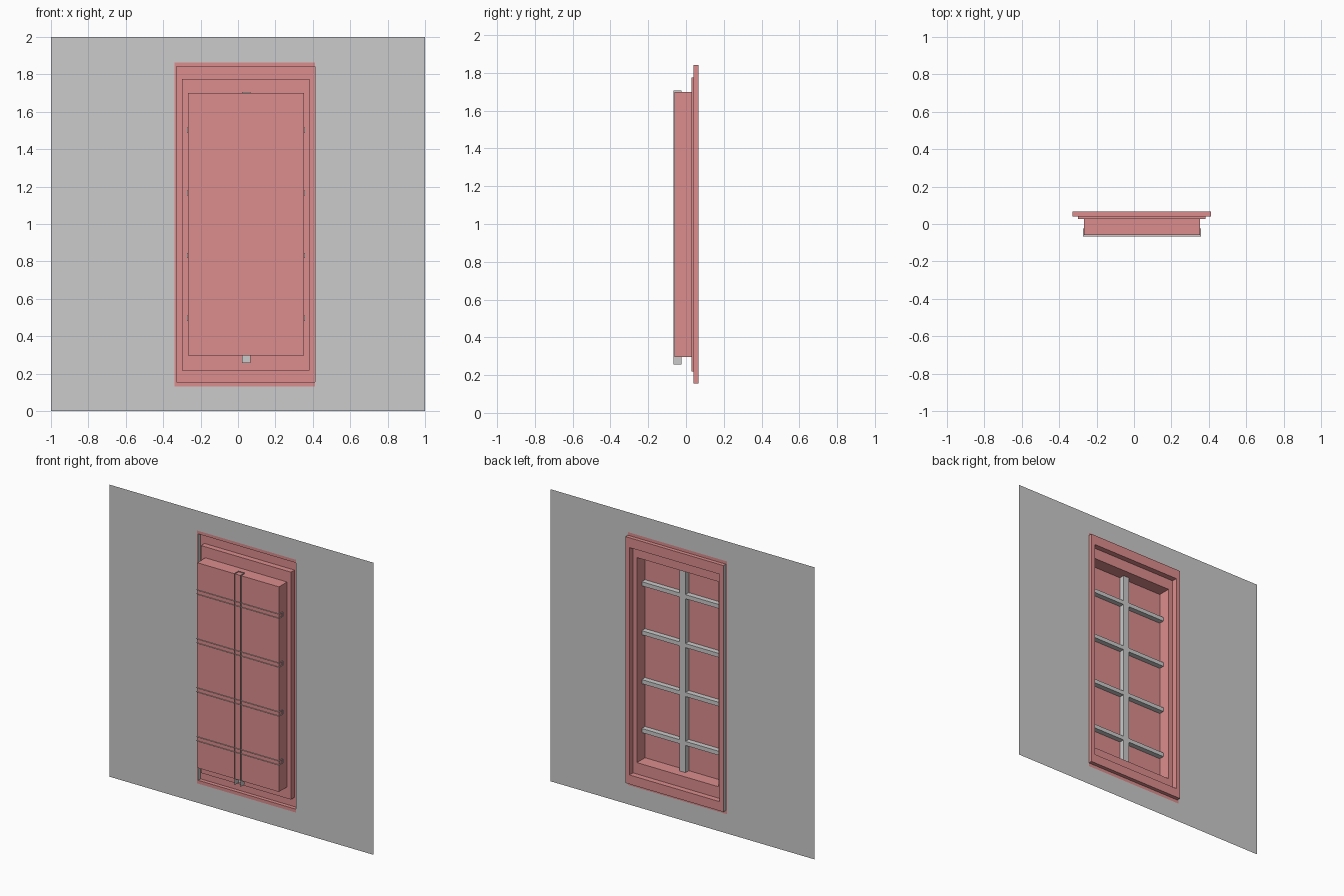
import bpy, bmesh

if "Cube" in bpy.data.objects:
    bpy.data.objects.remove(bpy.data.objects["Cube"])

red = bpy.data.materials.new("window_red")
red.diffuse_color = (0.72, 0.27, 0.27, 1)
red.use_nodes = True
red.node_tree.nodes["Principled BSDF"].inputs["Base Color"].default_value = red.diffuse_color

# Rectangles as (x0, x1, z0, z1)
WALL = (-1, 1, 0, 2)
BORDER = (-0.34, 0.413, 0.132, 1.863)
OUTER = (-0.33, 0.413, 0.155, 1.842)
MIDDLE = (-0.30, 0.382, 0.218, 1.775)
INNER = (-0.267, 0.352, 0.296, 1.70)
WALL_Y, FRONT_Y, STEP_Y, GLASS_Y = 0.04, 0.066, 0.028, -0.06
BAR_BACK, BAR_FRONT = -0.066, -0.024


def ring(bm, rect, y):
    x0, x1, z0, z1 = rect
    return [bm.verts.new((x, y, z)) for x, z in ((x1, z0), (x0, z0), (x0, z1), (x1, z1))]


def shell(name, steps, cap=False, mat=None, skip=()):
    """Join successive rectangles with quads, optionally closing the last."""
    bm = bmesh.new()
    loops = [ring(bm, r, y) for r, y in steps]
    for n, (a, b) in enumerate(zip(loops, loops[1:])):
        for i in range(4):
            if (n, i) in skip:
                continue
            j = (i + 1) % 4
            if (a[i].co - b[i].co).length + (a[j].co - b[j].co).length > 1e-5:
                bm.faces.new((a[i], a[j], b[j], b[i]))
    if cap:
        bm.faces.new(loops[-1])
    return finish(name, bm, mat)


def finish(name, bm, mat=None):
    me = bpy.data.meshes.new(name)
    bm.to_mesh(me)
    bm.free()
    ob = bpy.data.objects.new(name, me)
    bpy.context.collection.objects.link(ob)
    if mat:
        me.materials.append(mat)
    return ob


def channel(name, c, half, start, end, vertical):
    """Three-sided glazing bar, open at the back and at both ends."""
    bm = bmesh.new()
    prof = [(c - half, BAR_BACK), (c - half, BAR_FRONT), (c + half, BAR_FRONT), (c + half, BAR_BACK)]
    rows = [[bm.verts.new((p, y, t) if vertical else (t, y, p)) for p, y in prof]
            for t in (start, end)]
    for i in range(3):
        quad = (rows[0][i], rows[0][i + 1], rows[1][i + 1], rows[1][i])
        bm.faces.new(quad if vertical else quad[::-1])
    for f in bm.faces:
        f.normal_update()
        mid = f.calc_center_median()
        p = mid.z if not vertical else mid.x
        n = f.normal.z if not vertical else f.normal.x
        if f.normal.y + n * (p - c) < 0:
            f.normal_flip()
    return finish(name, bm)


# Wall sheet with the window opening, and the red border lying in its plane
shell("wall", [(WALL, WALL_Y), (BORDER, WALL_Y)])
shell("wall_border", [(BORDER, WALL_Y), (OUTER, WALL_Y)], mat=red, skip={(0, 3)})

# Stepped casing, reveal and pane; the left outer side keeps the wall grey
frame = shell("window_frame", [(OUTER, WALL_Y), (OUTER, FRONT_Y), (MIDDLE, FRONT_Y),
                               (MIDDLE, STEP_Y), (INNER, STEP_Y), (INNER, GLASS_Y)],
              cap=True, mat=red)
grey = bpy.data.materials.new("wall_grey")
grey.diffuse_color = (0.8, 0.8, 0.8, 1)
grey.use_nodes = True
grey.node_tree.nodes["Principled BSDF"].inputs["Base Color"].default_value = grey.diffuse_color
frame.data.materials.append(grey)
for p in frame.data.polygons:
    if abs(p.center.x - OUTER[0]) < 1e-4:
        p.material_index = 1

# Glazing bars
channel("vertical_bar", 0.044, 0.023, 0.257, 1.706, True)
for k in range(4):
    channel(f"horizontal_bar_{k + 1}", 0.496 + k * 0.335, 0.014, -0.273, 0.358, False)
